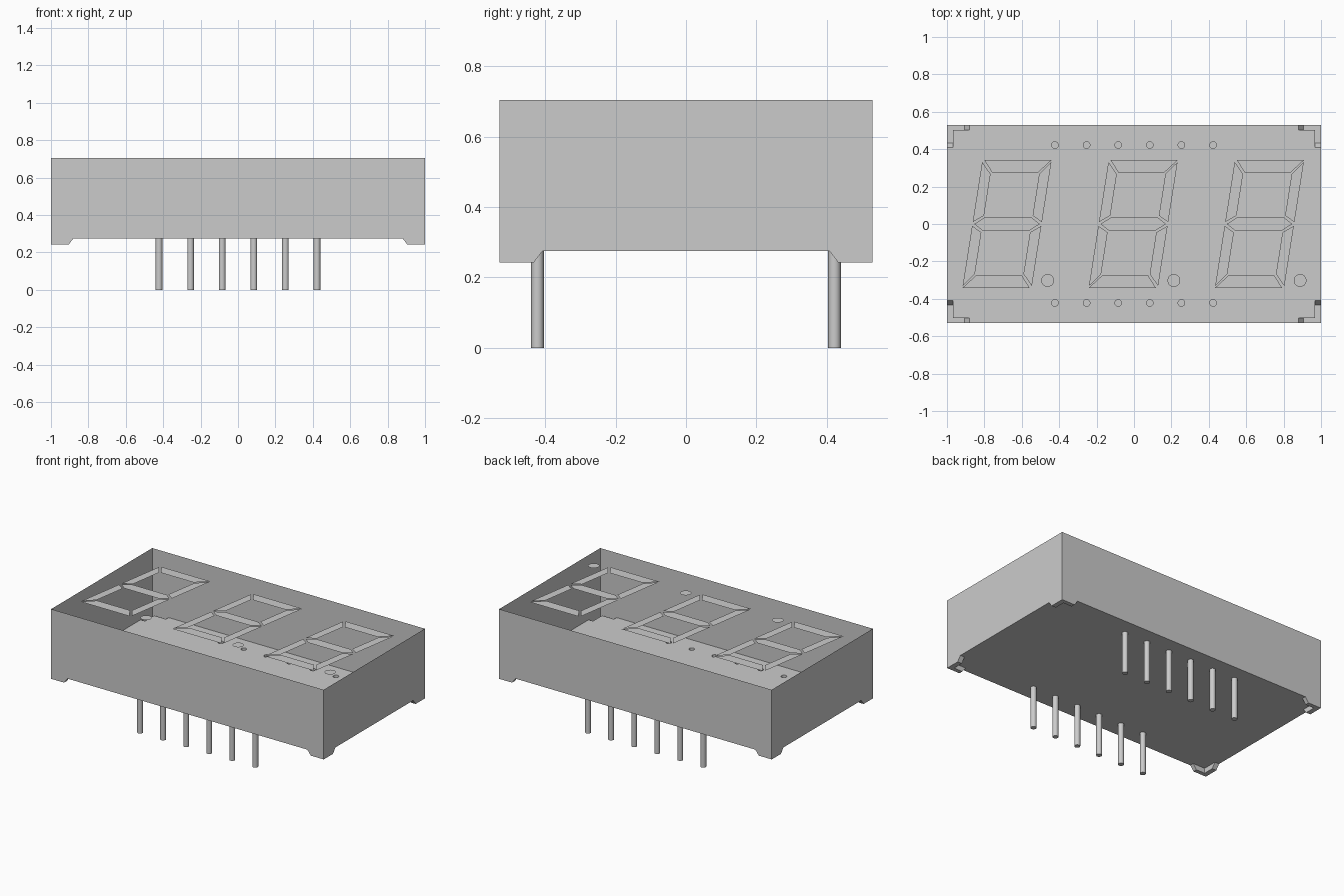
import bpy, bmesh, math

if "Cube" in bpy.data.objects:
    bpy.data.objects.remove(bpy.data.objects["Cube"])

# Main dimensions
HX, HY = 1.0, 0.53                      # half size of the housing
TOP, FLOOR, FOOT = 0.704, 0.275, 0.242  # heights
PIN_R, PIN_Y, PITCH = 0.0178, 0.422, 0.169
PIN_SIDES = 24
PINS = [((i - 2.5) * PITCH, s * PIN_Y) for s in (-1, 1) for i in range(6)]

grey = bpy.data.materials.new("light grey plastic")
grey.use_nodes = True
grey.diffuse_color = (0.6, 0.6, 0.6, 1)
grey.node_tree.nodes["Principled BSDF"].inputs["Base Color"].default_value = (0.6, 0.6, 0.6, 1)


def finish(bm, name):
    """Turn a bmesh into a linked, coloured object."""
    mesh = bpy.data.meshes.new(name)
    bm.to_mesh(mesh)
    bm.free()
    mesh.materials.append(grey)
    obj = bpy.data.objects.new(name, mesh)
    bpy.context.collection.objects.link(obj)
    return obj


def face(bm, points):
    return bm.faces.new([bm.verts.new(p) for p in points])


def loop_edges(bm, points):
    verts = [bm.verts.new(p) for p in points]
    return [bm.edges.new((verts[i - 1], verts[i])) for i in range(len(verts))]


def circle(x, y, z, r, n):
    return [(x + r * math.cos(2 * math.pi * i / n),
             y + r * math.sin(2 * math.pi * i / n), z) for i in range(n)]


# L-shaped corner foot in the positive quadrant: rim at floor height, then its bottom
RIM = [(0.88, HY), (0.88, 0.503), (0.968, 0.503), (0.968, 0.408), (HX, 0.408)]
BASE = [(0.905, HY), (0.905, 0.503), (0.968, 0.503), (0.968, 0.433), (HX, 0.433)]


def place(points, sx, sy, z):
    return [(sx * x, sy * y, z) for x, y in points]


# Housing: open-topped thin shell with hollow corner feet
bm = bmesh.new()
outline = []
for sx, sy in ((1, 1), (-1, 1), (-1, -1), (1, -1)):
    rim, base = place(RIM, sx, sy, FLOOR), place(BASE, sx, sy, FOOT)
    outline += rim[::-1] if sx * sy > 0 else rim
    for i in range(4):
        face(bm, [rim[i], rim[i + 1], base[i + 1], base[i]])
    corner = (sx * HX, sy * HY, FOOT)
    face(bm, [base[0], base[1], base[2], corner])
    face(bm, [base[2], base[3], base[4], corner])

for s in (1, -1):
    # long wall, then short wall, each with the feet in its lower edge
    long_half = [(HX, TOP), (HX, FOOT), (BASE[0][0], FOOT), (RIM[0][0], FLOOR)]
    short_half = [(HY, TOP), (HY, FOOT), (BASE[4][1], FOOT), (RIM[4][1], FLOOR)]
    face(bm, [(a, s * HY, z) for a, z in long_half]
         + [(-a, s * HY, z) for a, z in long_half[::-1]])
    face(bm, [(s * HX, a, z) for a, z in short_half]
         + [(s * HX, -a, z) for a, z in short_half[::-1]])

# Floor with a hole over every pin
edges = loop_edges(bm, outline)
for x, y in PINS:
    edges += loop_edges(bm, circle(x, y, FLOOR, PIN_R, PIN_SIDES))
bmesh.ops.triangle_fill(bm, edges=edges, use_beauty=True, normal=(0, 0, -1))
bmesh.ops.remove_doubles(bm, verts=bm.verts, dist=1e-5)
bmesh.ops.recalc_face_normals(bm, faces=bm.faces)
bm.faces.ensure_lookup_table()
low = min(bm.faces, key=lambda f: f.calc_center_median().z)
if low.normal.z > 0:
    bmesh.ops.reverse_faces(bm, faces=bm.faces)
finish(bm, "housing")

# Pins: hollow tubes closed at the lower end
for i, (x, y) in enumerate(PINS):
    bm = bmesh.new()
    tip = circle(x, y, 0, PIN_R, PIN_SIDES)
    rim = circle(x, y, FLOOR, PIN_R, PIN_SIDES)
    face(bm, tip[::-1])
    for k in range(PIN_SIDES):
        face(bm, [tip[k - 1], tip[k], rim[k], rim[k - 1]])
    bmesh.ops.remove_doubles(bm, verts=bm.verts, dist=1e-5)
    for f in bm.faces:
        f.smooth = len(f.verts) == 4
    for e in bm.edges:
        if any(len(f.verts) > 4 for f in e.link_faces):
            e.smooth = False
    finish(bm, f"pin_{i + 1}")

# Digit segments: slanted flat plates level with the top of the housing
W, H, SIDE, BAR, MID, GAP, SLANT = 0.185, 0.342, 0.055, 0.07, 0.035, 0.01, 0.157
top_bar = [(-W + GAP, H), (W, H), (W - SIDE - GAP, H - BAR), (-W + SIDE + GAP, H - BAR)]
side_bar = [(-W, H - GAP), (-W + SIDE, H - BAR - GAP / 2),
            (-W + SIDE, MID + GAP), (-W, GAP)]
middle_bar = [(-W + GAP, 0), (-W + SIDE + GAP / 2, MID), (W - SIDE - GAP / 2, MID),
              (W - GAP, 0), (W - SIDE - GAP / 2, -MID), (-W + SIDE + GAP / 2, -MID)]
segments = [middle_bar, top_bar, [(-x, -y) for x, y in top_bar]]
segments += [[(sx * x, sy * y) for x, y in side_bar] for sx in (1, -1) for sy in (1, -1)]

for d, name in enumerate(("right", "middle", "left")):
    cx = (d - 1) * 0.675 - 0.004
    bm = bmesh.new()
    for seg in segments:
        f = face(bm, [(cx + x + SLANT * y, y, TOP) for x, y in seg])
        f.normal_update()
        if f.normal.z < 0:
            f.normal_flip()
    finish(bm, f"{name}_digit_segments")
    # Decimal point beside the digit
    bm = bmesh.new()
    face(bm, circle(cx + 0.217, -0.302, TOP, 0.034, 32))
    finish(bm, f"{name}_decimal_point")
